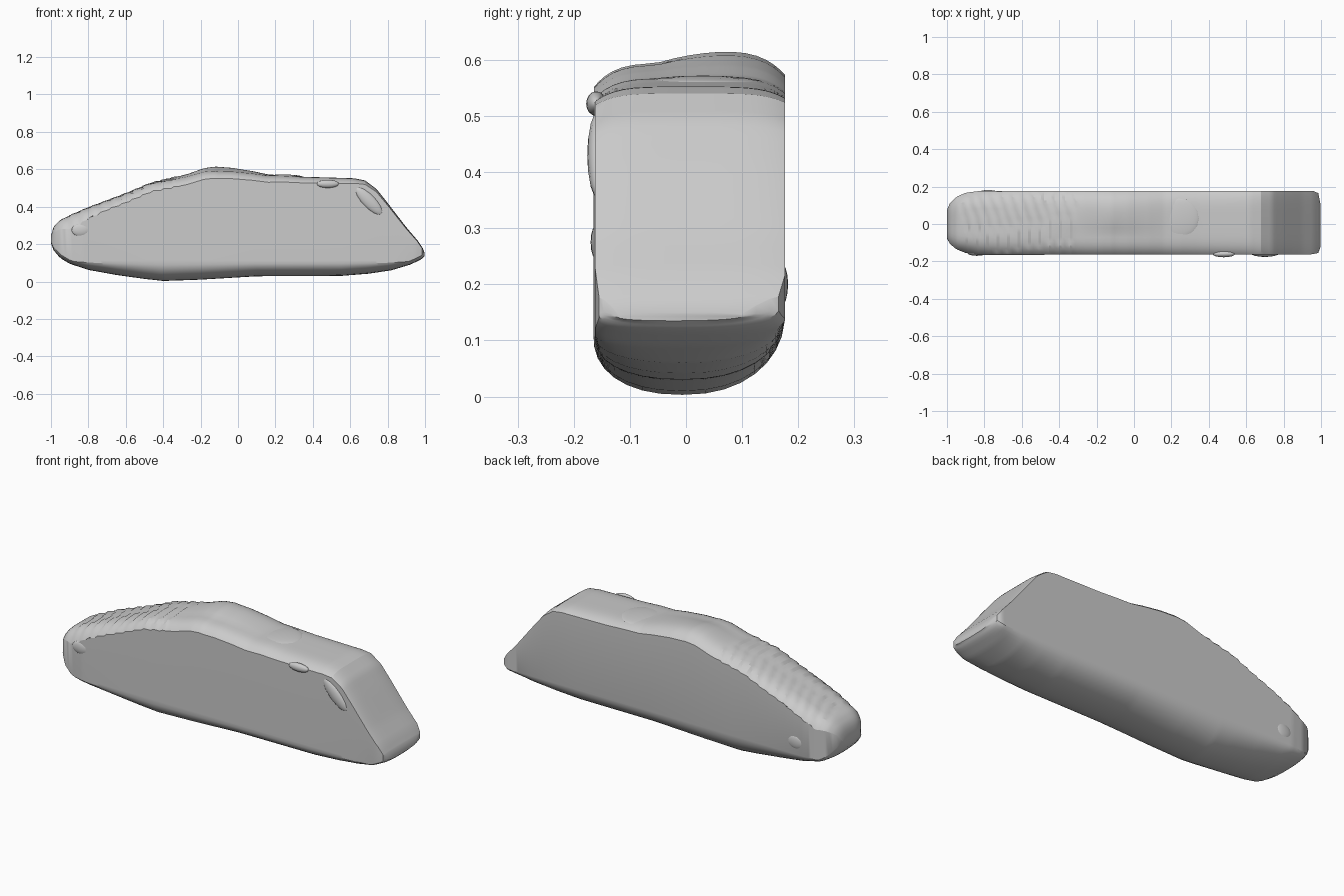
import bpy, bmesh, math

if "Cube" in bpy.data.objects:
    bpy.data.objects.remove(bpy.data.objects["Cube"])

# Side silhouette and plan outline as (x, value) control points
TOP = [(-1, .245), (-.985, .295), (-.95, .33), (-.8, .395), (-.6, .47), (-.47, .525), (-.27, .575),
       (-.18, .607), (-.12, .615), (-.03, .608), (.08, .59), (.16, .573), (.35, .56), (.62, .552),
       (.68, .54), (.74, .495), (.8, .42), (.9, .29), (.96, .22), (.99, .175), (.998, .15)]
BOTTOM = [(-1, .205), (-.985, .165), (-.95, .125), (-.9, .095), (-.8, .062), (-.65, .035), (-.5, .014),
          (-.4, .003), (-.2, .01), (.1, .028), (.55, .03), (.7, .042), (.82, .06), (.92, .09),
          (.98, .118), (.998, .135)]
LEFT = [(-1, -.075), (-.985, -.105), (-.95, -.135), (-.9, -.155), (-.83, -.165), (.95, -.162),
        (.985, -.155), (.998, -.12)]
RIGHT = [(-1, .075), (-.985, .11), (-.95, .145), (-.9, .167), (-.83, .176), (.96, .176),
         (.985, .165), (.998, .1)]
# How far the top surface falls towards the side walls
EDGE = [(-1, .03), (-.9, .07), (-.7, .05), (-.3, .045), (0, .04), (.6, .028), (.75, .015), (.998, .005)]


def sample(points, x):
    for (x0, v0), (x1, v1) in zip(points, points[1:]):
        if x <= x1:
            return v0 + (v1 - v0) * (x - x0) / (x1 - x0)
    return points[-1][1]


def terrace(x, u):
    # Small zigzag steps on the sloping front part of the top
    if not -.93 < x < -.3:
        return 0
    phase = (x + .04 * abs(u) + .02 * u) / .055
    return .009 * (.5 - (phase - math.floor(phase)))


def section(x):
    top, bot = sample(TOP, x), sample(BOTTOM, x)
    l, r, edge = sample(LEFT, x), sample(RIGHT, x), sample(EDGE, x)
    mid = (top + bot) / 2
    zl = min(max(.112, bot + .025), mid)
    zr = min(max(.135, bot + .03), mid)
    c, h = (l + r) / 2, (r - l) / 2
    pts = []
    # Rounded underside from left wall to right wall
    n = 16
    for i in range(n + 1):
        a = math.pi * i / n
        cs = -math.cos(a)
        u = math.copysign(abs(cs) ** .88, cs)
        wall = zl if u < 0 else zr
        pts.append((c + h * u - .012 * math.sin(a), wall - (wall - bot) * math.sin(a) ** .95))
    # Crowned top from right wall back to left wall
    n = 20
    for i in range(n + 1):
        u = math.sin(math.pi / 2 * (1 - 2 * i / n))
        drop = edge * (abs(u) ** 5) * (.75 if u > 0 else 1)
        hump = max(0, 1 - abs(x + .1) / .35)
        drop += .022 * hump * min(1, ((u - .45) / .8) ** 2)
        pts.append((c + h * u, max(top - drop + terrace(x, u), mid + .003)))
    return pts


def make_object(name, bm):
    bmesh.ops.recalc_face_normals(bm, faces=bm.faces)
    me = bpy.data.meshes.new(name)
    bm.to_mesh(me)
    bm.free()
    ob = bpy.data.objects.new(name, me)
    bpy.context.collection.objects.link(ob)
    bpy.ops.object.select_all(action='DESELECT')
    ob.select_set(True)
    bpy.context.view_layer.objects.active = ob
    bpy.ops.object.shade_smooth_by_angle(angle=math.radians(25))
    return ob


# Main hull lofted along x
xs = sorted({round(-1 + i * .014, 4) for i in range(143)} | {-.993, .985, .993, .998})
bm = bmesh.new()
rings = [[bm.verts.new((x, y, z)) for y, z in section(x)] for x in xs]
for a, b in zip(rings, rings[1:]):
    for i in range(len(a)):
        j = (i + 1) % len(a)
        bm.faces.new((a[i], a[j], b[j], b[i]))
bm.faces.new(rings[0])
bm.faces.new(rings[-1])
make_object("body", bm)


# Low rounded lumps on the walls and roof
def lump(name, loc, size, tilt=0):
    b = bmesh.new()
    bmesh.ops.create_uvsphere(b, u_segments=16, v_segments=8, radius=1)
    ob = make_object(name, b)
    ob.location, ob.scale, ob.rotation_euler = loc, size, (0, tilt, 0)


lump("side_lump_upper", (.48, -.16, .522), (.06, .018, .022))
lump("side_lump_rear", (.7, -.158, .43), (.1, .018, .035), .8)
lump("side_lump_nose", (-.84, -.156, .275), (.05, .014, .035))
lump("roof_lump", (.24, .03, .558), (.11, .11, .014))
lump("far_side_lump", (-.78, .168, .2), (.05, .014, .04))
